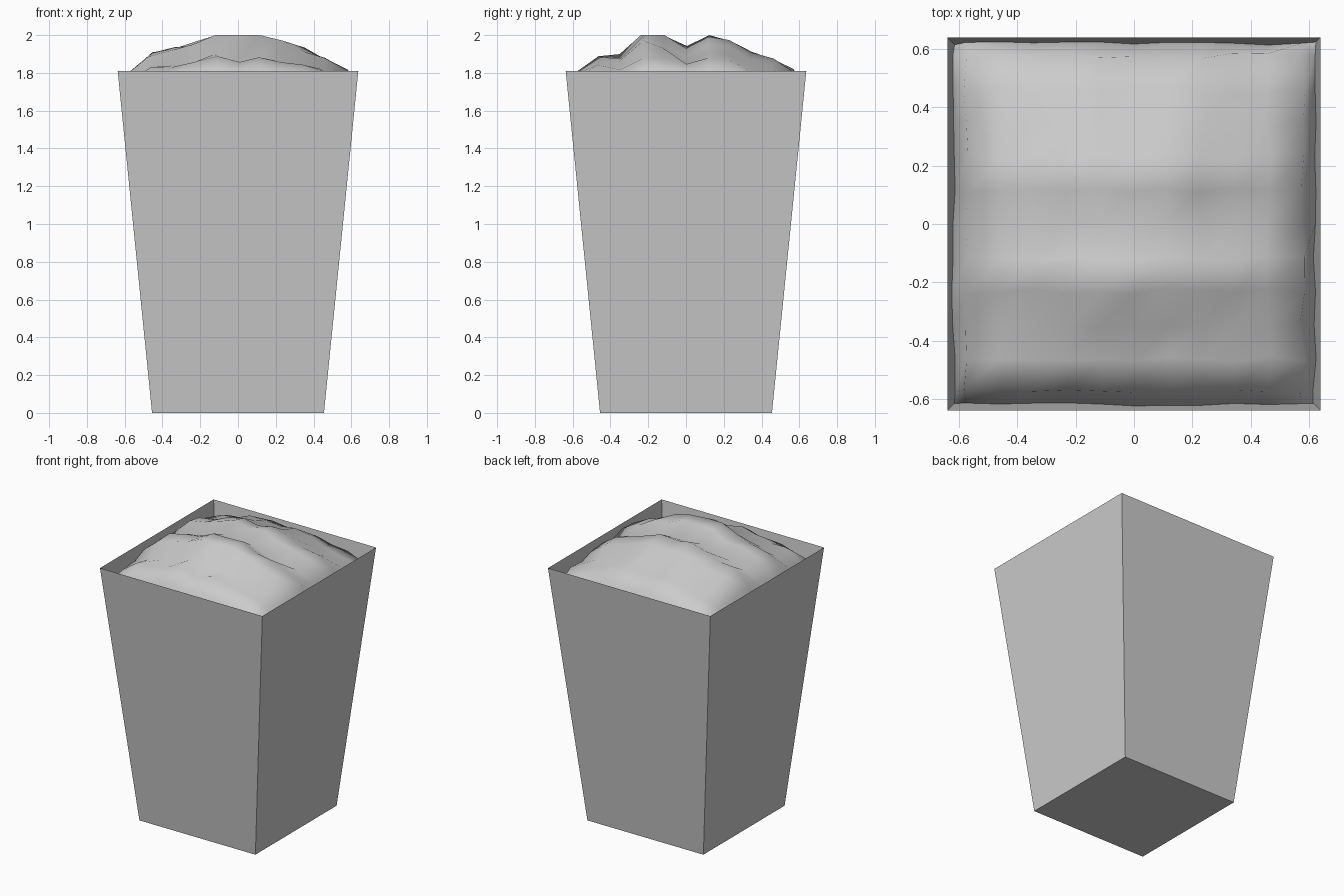
import bpy, bmesh, random

if "Cube" in bpy.data.objects:
    bpy.data.objects.remove(bpy.data.objects["Cube"])

random.seed(4)
H, B, T = 1.81, 0.455, 0.637   # tub height, bottom and top half widths


def wall(z):
    return B + (T - B) * z / H


def finish(bm, name):
    me = bpy.data.meshes.new(name)
    bm.to_mesh(me)
    bm.free()
    ob = bpy.data.objects.new(name, me)
    bpy.context.collection.objects.link(ob)
    return ob


# Tapered open tub: bottom and four thin walls
bm = bmesh.new()
corners = [(-1, -1), (1, -1), (1, 1), (-1, 1)]
low = [bm.verts.new((x * B, y * B, 0)) for x, y in corners]
top = [bm.verts.new((x * T, y * T, H)) for x, y in corners]
bm.faces.new(low[::-1])
for i in range(4):
    j = (i + 1) % 4
    bm.faces.new((low[i], low[j], top[j], top[i]))
finish(bm, "tub")

# Lumpy heaped filling: two crossing height profiles blended on a grid
E = 1.62                       # level where the heap meets the walls
N = 13
step = 0.115
fx = [E, 1.81, 1.90, 1.93, 1.965, 2.0, 1.975, 1.99, 1.97, 1.93, 1.875, 1.81, E]
fy = [E, 1.81, 1.885, 1.89, 1.99, 1.99, 1.94, 2.0, 1.97, 1.90, 1.88, 1.81, E]
bm = bmesh.new()
grid = []
for j in range(N):
    row = []
    for i in range(N):
        z = E + (fx[i] - E) * (fy[j] - E) / (2 - E)
        x, y = (i - 6) * step, (j - 6) * step
        if i in (0, N - 1) or j in (0, N - 1):
            z += random.uniform(-0.07, 0.05)
            w = wall(z)
            x, y = max(-w, min(w, x)), max(-w, min(w, y))
        else:
            x += random.uniform(-0.01, 0.01)
            y += random.uniform(-0.01, 0.01)
            # ridge shoulder on the front right, hollow behind it
            z += 0.06 * (i in (6, 7) and j in (4, 5)) - 0.03 * (i in (8, 9) and j in (6, 7))
            z = min(2.0, z + random.uniform(-0.012, 0.015))
        row.append(bm.verts.new((x, y, z)))
    grid.append(row)
for j in range(N - 1):
    for i in range(N - 1):
        f = bm.faces.new((grid[j][i], grid[j][i + 1], grid[j + 1][i + 1], grid[j + 1][i]))
        f.smooth = True
finish(bm, "filling")
